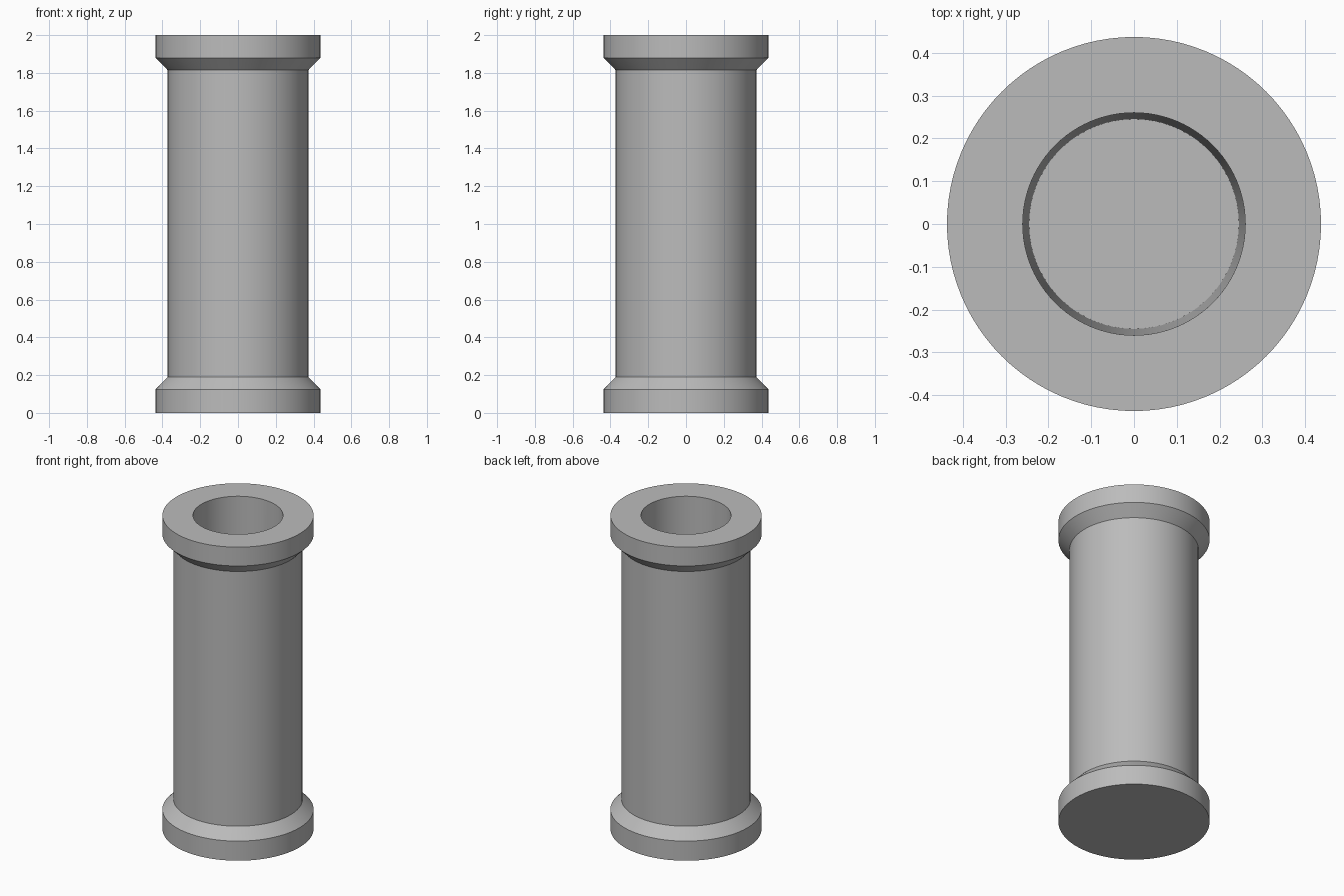
import bpy
import bmesh
import math

cube = bpy.data.objects.get("Cube")
if cube:
    bpy.data.objects.remove(cube, do_unlink=True)

SEGMENTS = 96
FLANGE_R, BODY_R = 0.437, 0.373
BORE_TOP_R, BORE_FLOOR_R = 0.26, 0.245

grey = bpy.data.materials.new("plain grey")
grey.use_nodes = True
colour = (0.5, 0.5, 0.5, 1)
grey.diffuse_color = colour
grey.node_tree.nodes["Principled BSDF"].inputs["Base Color"].default_value = colour


def lathe(name, profile):
    """Revolve (radius, height) points about z, closing both ends with discs."""
    bm = bmesh.new()
    rings = []
    for r, z in profile:
        rings.append([bm.verts.new((r * math.cos(a), r * math.sin(a), z))
                      for a in (math.tau * i / SEGMENTS for i in range(SEGMENTS))])
    for low, high in zip(rings, rings[1:]):
        for i in range(SEGMENTS):
            j = (i + 1) % SEGMENTS
            bm.faces.new((low[i], low[j], high[j], high[i]))
    bm.faces.new(rings[0][::-1])
    bm.faces.new(rings[-1])
    bmesh.ops.recalc_face_normals(bm, faces=bm.faces)
    mesh = bpy.data.meshes.new(name)
    bm.to_mesh(mesh)
    bm.free()
    mesh.materials.append(grey)
    obj = bpy.data.objects.new(name, mesh)
    bpy.context.collection.objects.link(obj)
    bpy.ops.object.select_all(action='DESELECT')
    obj.select_set(True)
    bpy.context.view_layer.objects.active = obj
    bpy.ops.object.shade_smooth_by_angle(angle=math.radians(30))
    return obj


# Flanged tube: outer wall from the base up, then down the tapered blind bore
lathe("flanged_tube", [
    (FLANGE_R, 0), (FLANGE_R, 0.125), (BODY_R, 0.19),
    (BODY_R, 1.815), (FLANGE_R, 1.88), (FLANGE_R, 2),
    (BORE_TOP_R, 2), (BORE_FLOOR_R, 0.13),
])
